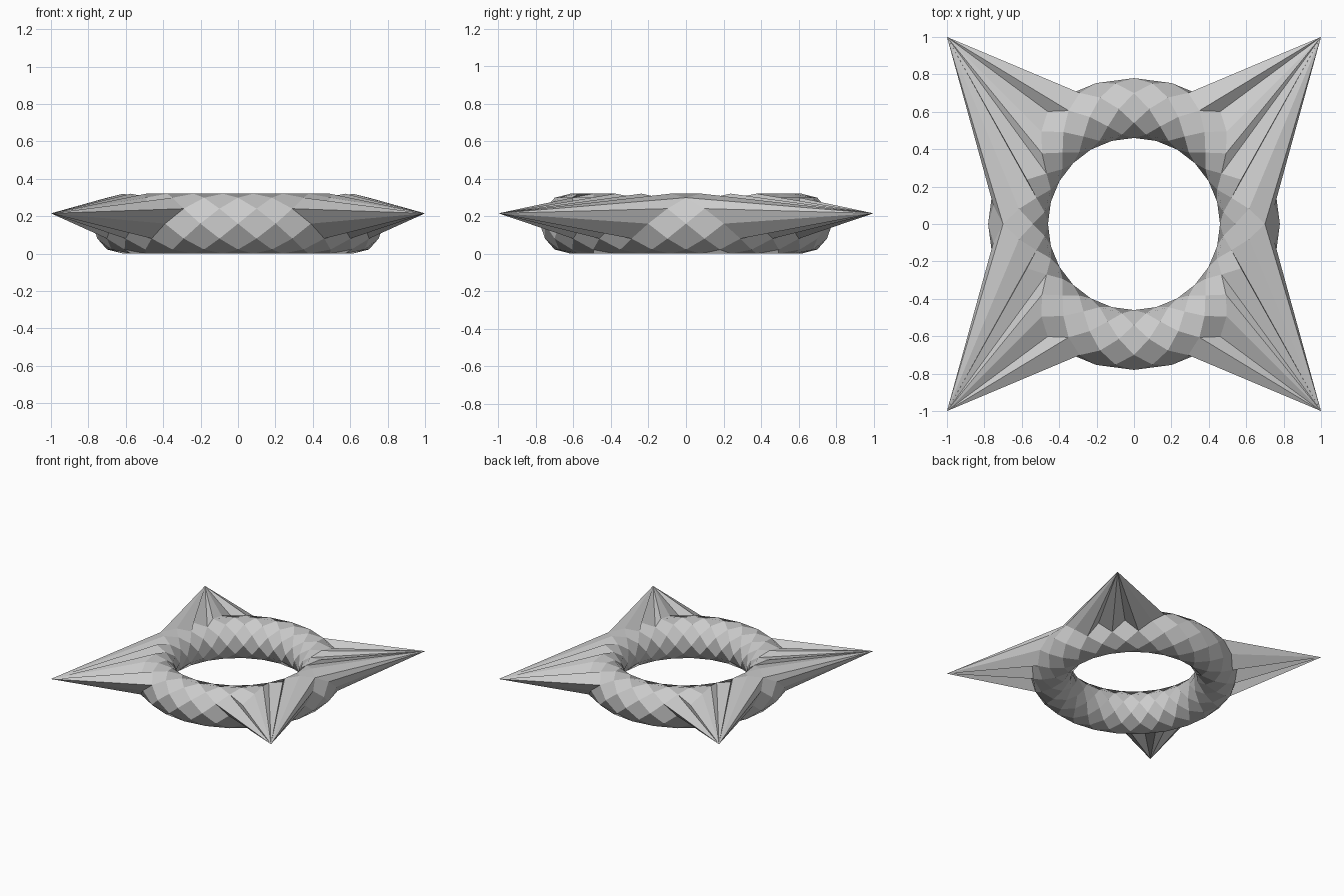
import bpy, bmesh
from math import sin, cos, pi

if "Cube" in bpy.data.objects:
    bpy.data.objects.remove(bpy.data.objects["Cube"])

R, r = 0.62, 0.16          # ring and tube radius
HALF, ROWS = 48, 12        # half-steps round the ring, rows round the tube
APEX_Z = 0.215

# diamonds opened for each spike: tube row -> half-steps measured from the x axis
OPEN = {0: (3, 5, 7), 1: (2, 4, 6, 8), 2: (1, 3, 5), 3: (2, 4)}


def quadrant(a):
    """Fold a half-step into the first quadrant, return step and signs."""
    q = HALF // 4
    sx = 1 if a < q or a > 3 * q else -1
    sy = 1 if a < 2 * q else -1
    if a > 2 * q:
        a = HALF - a
    return (2 * q - a if a > q else a), sx, sy


bm = bmesh.new()

# staggered vertices of the ring
grid = {}
for j in range(ROWS):
    phi = 2 * pi * j / ROWS
    for a in range(j % 2, HALF, 2):
        t = 2 * pi * a / HALF
        d = R + r * cos(phi)
        grid[a, j] = bm.verts.new((d * cos(t), d * sin(t), r + r * sin(phi)))

# diamond facets, leaving four openings
openings = {}
for j in range(ROWS):
    for a in range((j + 1) % 2, HALF, 2):
        keys = [((a + 1) % HALF, j), (a, (j + 1) % ROWS),
                ((a - 1) % HALF, j), (a, (j - 1) % ROWS)]
        step, sx, sy = quadrant(a)
        if step in OPEN.get(j, ()):
            openings.setdefault((sx, sy), []).append(keys)
        else:
            bm.faces.new([grid[k] for k in keys])

# spikes: fan the rim of each opening to a corner point
for (sx, sy), quads in openings.items():
    apex = bm.verts.new((sx, sy, APEX_Z))
    edges = {(q[i], q[(i + 1) % 4]) for q in quads for i in range(4)}
    for k0, k1 in sorted(edges):
        if (k1, k0) not in edges:
            bm.faces.new((grid[k0], grid[k1], apex))

bmesh.ops.delete(bm, geom=[v for v in bm.verts if not v.link_faces], context='VERTS')
bmesh.ops.recalc_face_normals(bm, faces=bm.faces[:])
mesh = bpy.data.meshes.new("spiked_ring")
bm.to_mesh(mesh)
bm.free()
bpy.context.collection.objects.link(bpy.data.objects.new("spiked_ring", mesh))
